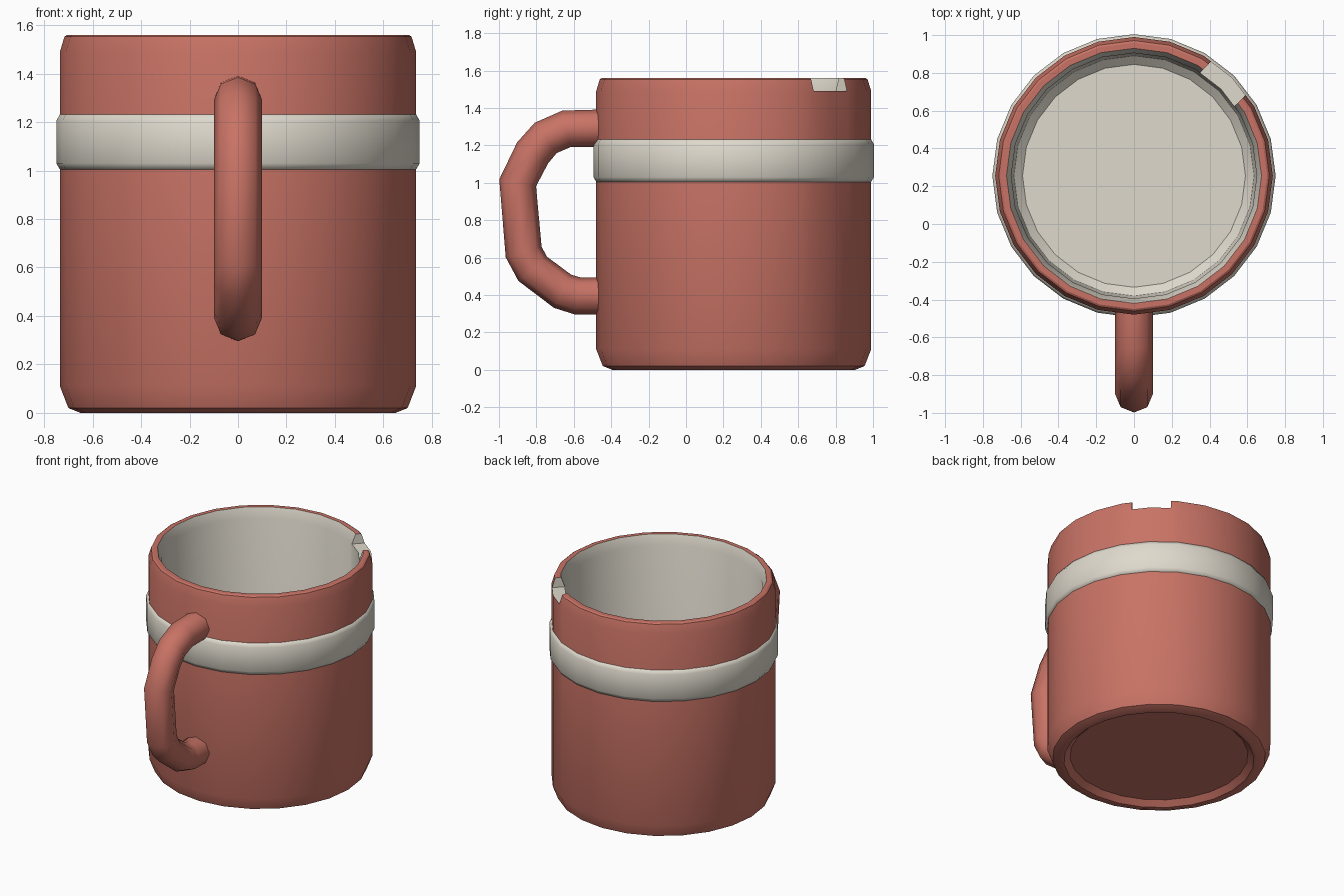
import bpy, bmesh, math
from mathutils import Matrix, Vector

SIDES = 24
CENTRE_Y = 0.255

cube = bpy.data.objects.get("Cube")
if cube:
    bpy.data.objects.remove(cube, do_unlink=True)


def material(name, rgb):
    m = bpy.data.materials.new(name)
    m.use_nodes = True
    m.diffuse_color = (*rgb, 1)
    bsdf = next(n for n in m.node_tree.nodes if n.type == 'BSDF_PRINCIPLED')
    bsdf.inputs["Base Color"].default_value = (*rgb, 1)
    return m


terracotta = material("terracotta glaze", (0.58, 0.17, 0.13))
cream = material("cream glaze", (0.74, 0.70, 0.61))


def finish(name, bm, mats):
    bmesh.ops.recalc_face_normals(bm, faces=bm.faces)
    mesh = bpy.data.meshes.new(name)
    bm.to_mesh(mesh)
    bm.free()
    for m in mats:
        mesh.materials.append(m)
    obj = bpy.data.objects.new(name, mesh)
    bpy.context.collection.objects.link(obj)
    return obj


def smooth(obj, degrees):
    bpy.ops.object.select_all(action='DESELECT')
    obj.select_set(True)
    bpy.context.view_layer.objects.active = obj
    bpy.ops.object.shade_smooth_by_angle(angle=math.radians(degrees))


def bridge(bm, a, b, index=0):
    n = len(a)
    for i in range(n):
        j = (i + 1) % n
        bm.faces.new((a[i], a[j], b[j], b[i])).material_index = index


def ring(bm, radius, z):
    return [bm.verts.new((radius * math.cos(t), CENTRE_Y + radius * math.sin(t), z))
            for t in (math.tau * i / SIDES for i in range(SIDES))]


# Cup: one closed profile from the recessed base, over the rim, to the floor
outside = [(0.585, 0.035), (0.625, 0), (0.65, 0), (0.70, 0.02), (0.735, 0.11),
           (0.735, 1.49), (0.716, 1.553), (0.705, 1.56), (0.675, 1.56)]
inside = [(0.65, 1.49), (0.65, 0.2), (0.635, 0.14), (0.59, 0.1)]
bm = bmesh.new()
rings = [ring(bm, r, z) for r, z in outside + inside]
for k in range(len(rings) - 1):
    bridge(bm, rings[k], rings[k + 1], int(k >= len(outside) - 1))
bm.faces.new(rings[0])
bm.faces.new(rings[-1]).material_index = 1
cup = finish("cup", bm, [terracotta, cream])

# Chip in the rim, exposing the cream clay
angle = math.radians(46)
bm = bmesh.new()
bmesh.ops.create_cube(bm, size=1, matrix=(
    Matrix.Translation((0.7 * math.cos(angle), CENTRE_Y + 0.7 * math.sin(angle), 1.59))
    @ Matrix.Rotation(angle, 4, 'Z') @ Matrix.Diagonal((0.3, 0.255, 0.2, 1))))
cutter = finish("chip_cutter", bm, [cream])
cutter.hide_render = True
chip = cup.modifiers.new("chip", 'BOOLEAN')
chip.operation = 'DIFFERENCE'
chip.solver = 'EXACT'
chip.material_mode = 'TRANSFER'
chip.object = cutter
smooth(cup, 30)
bpy.ops.object.modifier_apply(modifier=chip.name)
bpy.data.objects.remove(cutter, do_unlink=True)
smooth(cup, 30)

# Raised band around the cup
bm = bmesh.new()
rings = [ring(bm, r, z) for r, z in
         [(0.71, 1.0), (0.735, 1.005), (0.75, 1.03), (0.75, 1.205), (0.735, 1.232), (0.71, 1.237)]]
for k in range(len(rings)):
    bridge(bm, rings[k], rings[(k + 1) % len(rings)])
band = finish("band", bm, [cream])
smooth(band, 65)

# Handle: octagonal tube swept along a bent path in the YZ plane
path = [Vector((0, y, z)) for y, z in
        [(-0.44, 1.292), (-0.64, 1.288), (-0.75, 1.24), (-0.82, 1.16), (-0.90, 1.0),
         (-0.868, 0.63), (-0.82, 0.54), (-0.66, 0.42), (-0.58, 0.395), (-0.44, 0.395)]]
bm = bmesh.new()
rings = []
for k, p in enumerate(path):
    before = (p - path[max(k - 1, 0)]).normalized()
    after = (path[min(k + 1, len(path) - 1)] - p).normalized()
    tangent = (before + after).normalized()
    across = Vector((1, 0, 0))
    normal = tangent.cross(across)
    rings.append([bm.verts.new(p + 0.1 * (across * math.cos(t) + normal * math.sin(t)))
                  for t in (math.tau * i / 8 for i in range(8))])
for a, b in zip(rings, rings[1:]):
    bridge(bm, a, b)
bm.faces.new(rings[0])
bm.faces.new(rings[-1])
handle = finish("handle", bm, [terracotta])
smooth(handle, 60)
